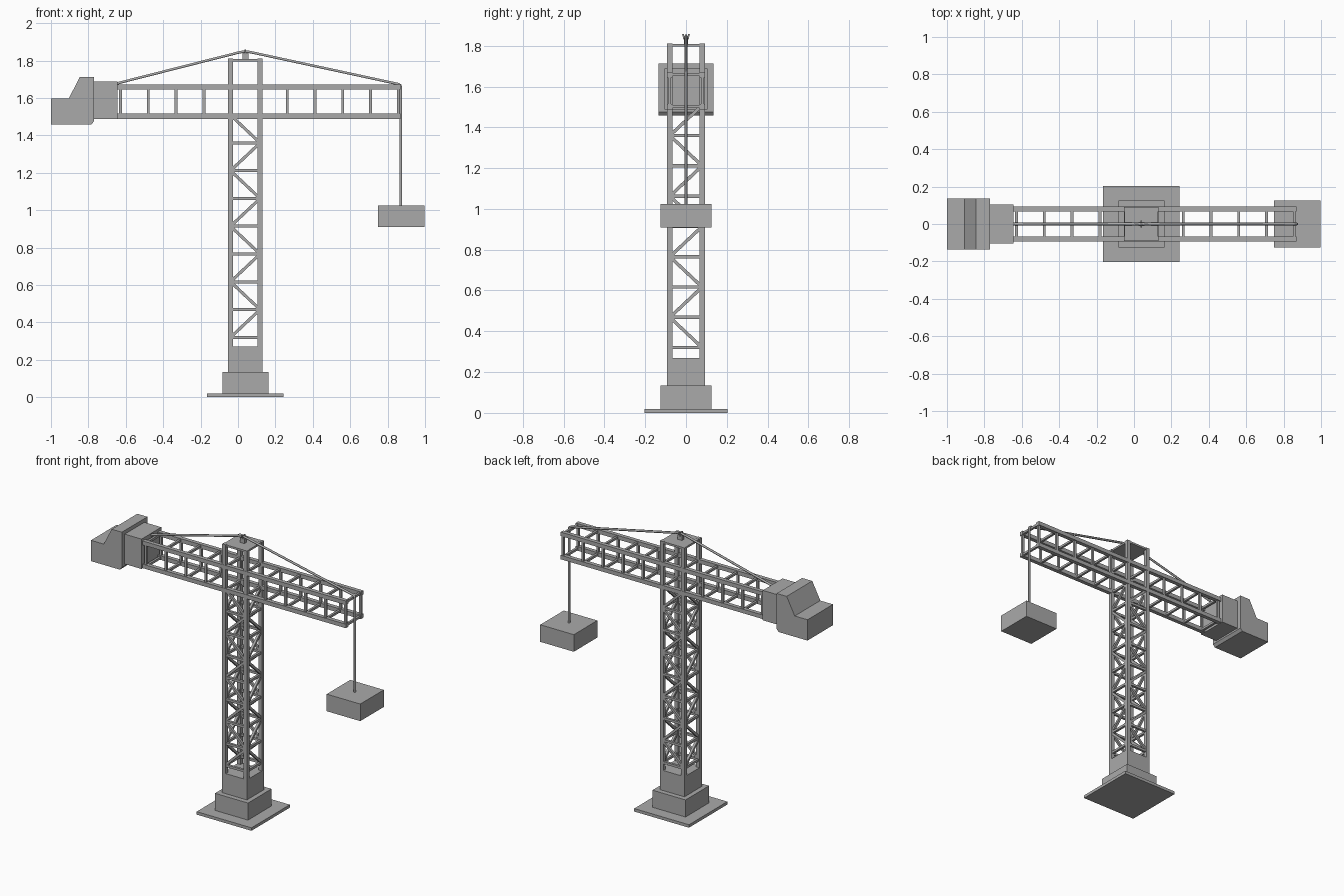
import bpy
import bmesh
from mathutils import Vector

old = bpy.data.objects.get("Cube")
if old:
    bpy.data.objects.remove(old)

grey = bpy.data.materials.new("light grey")
grey.use_nodes = True
colour = (0.4, 0.4, 0.4, 1)
grey.diffuse_color = colour
grey.node_tree.nodes["Principled BSDF"].inputs["Base Color"].default_value = colour


def finish(name, bm):
    bmesh.ops.recalc_face_normals(bm, faces=bm.faces[:])
    mesh = bpy.data.meshes.new(name)
    bm.to_mesh(mesh)
    bm.free()
    mesh.materials.append(grey)
    ob = bpy.data.objects.new(name, mesh)
    bpy.context.collection.objects.link(ob)
    return ob


def add_box(bm, lo, hi):
    verts = bmesh.ops.create_cube(bm, size=1)["verts"]
    lo, hi = Vector(lo), Vector(hi)
    for v in verts:
        v.co = (lo + hi) / 2 + v.co * (hi - lo)


def box(name, lo, hi):
    bm = bmesh.new()
    add_box(bm, lo, hi)
    return finish(name, bm)


def add_bar(bm, a, b, w):
    """Square bar of width w between two points."""
    a, b = Vector(a), Vector(b)
    d = b - a
    up = Vector((0, 0, 1)) if abs(d.normalized().z) < 0.99 else Vector((0, 1, 0))
    side = d.cross(up).normalized()
    top = side.cross(d).normalized()
    for v in bmesh.ops.create_cube(bm, size=1)["verts"]:
        v.co = (a + b) / 2 + d * v.co.x + (side * v.co.y + top * v.co.z) * w


def centred(name, cx, hx, hy, z0, z1):
    return box(name, (cx - hx, -hy, z0), (cx + hx, hy, z1))


# Base
CX = 0.039
centred("base_plate", CX, 0.204, 0.204, 0, 0.02)
centred("base_block", CX, 0.123, 0.125, 0.02, 0.135)
centred("tower_pedestal", CX, 0.092, 0.092, 0.135, 0.27)

# Tower legs and top plate
HALF, LEG, TOP = 0.092, 0.026, 1.81
bm = bmesh.new()
for sx in (-1, 1):
    for sy in (-1, 1):
        x, y = CX + sx * (HALF - LEG / 2), sy * (HALF - LEG / 2)
        add_bar(bm, (x, y, 0.26), (x, y, TOP), LEG)
finish("tower_legs", bm)
centred("tower_top_plate", CX, HALF - 0.003, HALF - 0.003, TOP - 0.014, TOP - 0.001)

# Zigzag lattice on all four tower sides
bm = bmesh.new()
R = HALF - LEG / 2
STEP, ROD = 0.1485, 0.016
for i in range(8):
    z0, z1 = 0.32 + i * STEP, 0.32 + (i + 1) * STEP
    s = -1 if i % 2 == 0 else 1
    for side in (-1, 1):
        p = side * R
        add_bar(bm, (CX - R, p, z0), (CX + R, p, z0), ROD)
        add_bar(bm, (CX + p, -R, z0), (CX + p, R, z0), ROD)
        add_bar(bm, (CX + s * R, p, z0), (CX - s * R, p, z1), ROD)
        add_bar(bm, (CX + p, -s * R, z0), (CX + p, s * R, z1), ROD)
finish("tower_lattice", bm)

# Jib chords
X0, X1, JY = -0.65, 0.868, 0.08
Z0, Z1 = 1.502, 1.658
bm = bmesh.new()
for y in (-JY, JY):
    for z in (Z0, Z1):
        add_bar(bm, (X0, y, z), (X1, y, z), 0.027)
finish("jib_chords", bm)

# Jib posts and rungs
bm = bmesh.new()
for i in range(11):
    x = -0.628 + i * 0.1485
    for s in (-1, 1):
        add_bar(bm, (x, s * JY, Z0), (x, s * JY, Z1), 0.015)
        z = Z1 if s > 0 else Z0
        add_bar(bm, (x, -JY, z), (x, JY, z), 0.015)
finish("jib_frames", bm)

# Counterweight: mounting box and sloped block
box("counterweight_mount", (-0.77, -0.105, 1.487), (-0.645, 0.105, 1.688))
profile = [(-1, 1.457), (-0.785, 1.457), (-0.77, 1.475), (-0.77, 1.713),
           (-0.845, 1.713), (-0.905, 1.597), (-1, 1.597)]
bm = bmesh.new()
face = bm.faces.new([bm.verts.new((x, -0.136, z)) for x, z in profile])
ext = bmesh.ops.extrude_face_region(bm, geom=[face])["geom"]
bmesh.ops.translate(bm, vec=(0, 0.272, 0),
                    verts=[g for g in ext if isinstance(g, bmesh.types.BMVert)])
finish("counterweight", bm)

# Cable saddle on the tower top
bm = bmesh.new()
add_box(bm, (CX - 0.016, -0.011, TOP - 0.005), (CX + 0.016, 0.011, 1.84))
for s in (-1, 1):
    add_bar(bm, (CX, s * 0.009, 1.832), (CX, s * 0.015, 1.858), 0.008)
finish("cable_saddle", bm)

# Tie cable over the saddle and hoist cable down to the load
curve = bpy.data.curves.new("cable", "CURVE")
curve.dimensions = "3D"
curve.bevel_depth = 0.0075
curve.bevel_resolution = 1
curve.use_fill_caps = True
path = [(-0.655, 1.67), (-0.635, 1.681), (0, 1.842), (0.03, 1.848), (0.05, 1.848),
        (0.08, 1.842), (0.858, 1.674), (0.868, 1.668), (0.871, 1.655), (0.871, 1.015)]
spline = curve.splines.new("POLY")
spline.points.add(len(path) - 1)
for pt, (x, z) in zip(spline.points, path):
    pt.co = (x, 0, z, 1)
curve.materials.append(grey)
bpy.context.collection.objects.link(bpy.data.objects.new("cable", curve))

# Hanging load
box("load_block", (0.748, -0.125, 0.91), (0.998, 0.125, 1.025))
